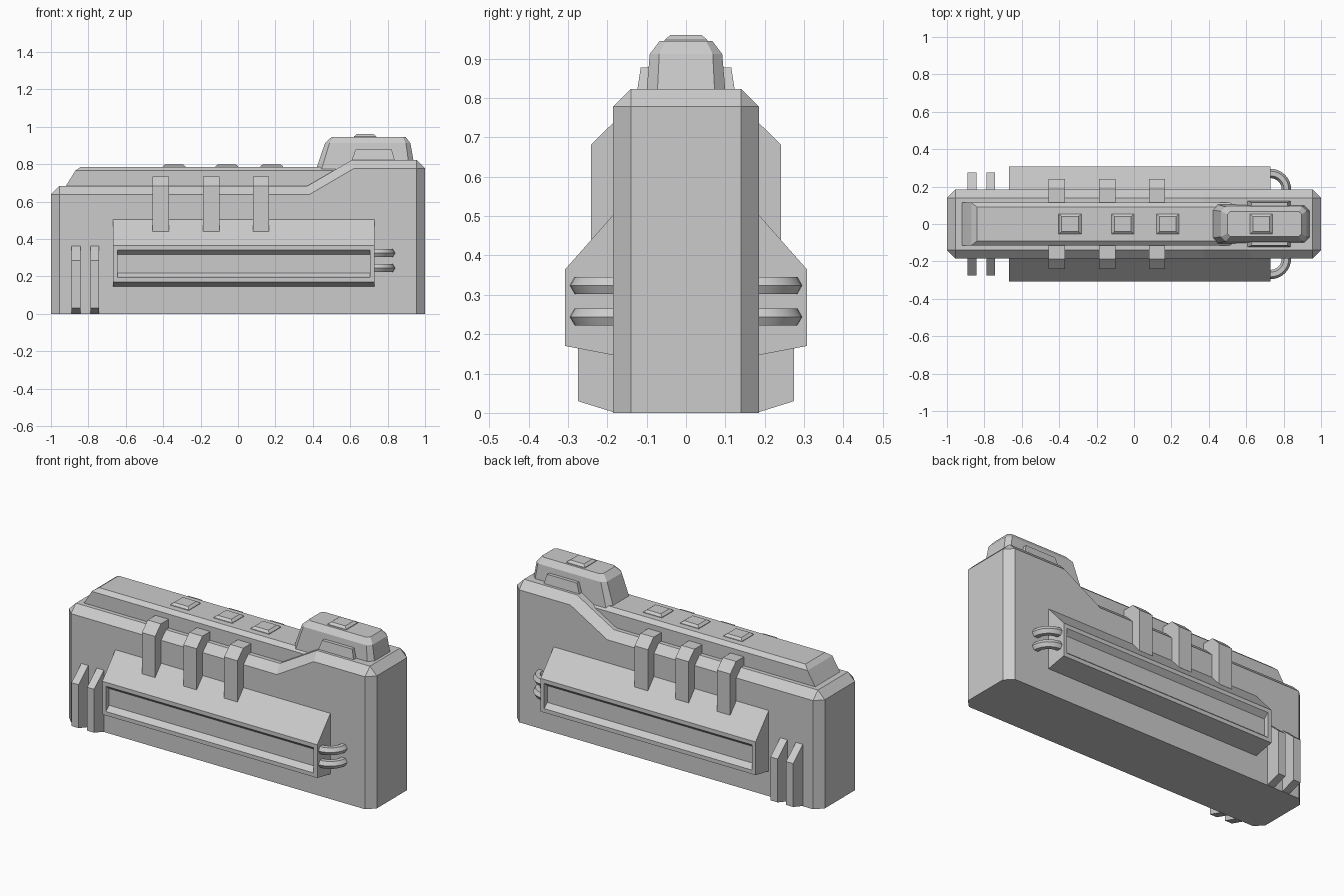
import bpy, bmesh
from mathutils import Vector

cube = bpy.data.objects.get("Cube")
if cube:
    bpy.data.objects.remove(cube, do_unlink=True)

grey = bpy.data.materials.new("plain_grey")
grey.use_nodes = True
COLOUR = (0.6, 0.6, 0.6, 1)
grey.diffuse_color = COLOUR
grey.node_tree.nodes["Principled BSDF"].inputs["Base Color"].default_value = COLOUR


def finish(name, bm, mirror=False):
    bmesh.ops.recalc_face_normals(bm, faces=bm.faces)
    mesh = bpy.data.meshes.new(name)
    bm.to_mesh(mesh)
    bm.free()
    mesh.materials.append(grey)
    obj = bpy.data.objects.new(name, mesh)
    bpy.context.collection.objects.link(obj)
    if mirror:
        mod = obj.modifiers.new("mirror", 'MIRROR')
        mod.use_axis = (False, True, False)
        mod.use_mirror_merge = False
    return obj


def bridge(rings):
    """Closed solid through rings of equal point count."""
    bm = bmesh.new()
    loops = [[bm.verts.new(p) for p in ring] for ring in rings]
    n = len(loops[0])
    for lo, hi in zip(loops, loops[1:]):
        for i in range(n):
            j = (i + 1) % n
            bm.faces.new((lo[i], lo[j], hi[j], hi[i]))
    bm.faces.new(loops[0])
    bm.faces.new(loops[-1])
    bmesh.ops.recalc_face_normals(bm, faces=bm.faces)
    return bm


def prism_x(profile, x0, x1):
    return bridge([[(x, y, z) for y, z in profile] for x in (x0, x1)])


def section(z, x0, x1, y, c=0):
    """Rectangle at height z, with corners cut by c."""
    if not c:
        return [(x0, -y, z), (x1, -y, z), (x1, y, z), (x0, y, z)]
    return [(x0 + c, -y, z), (x1 - c, -y, z), (x1, c - y, z), (x1, y - c, z),
            (x1 - c, y, z), (x0 + c, y, z), (x0, y - c, z), (x0, c - y, z)]


# Main body: stepped silhouette, chamfered except at the base and the ramp
outline = [(-1, 0), (1, 0), (1, 0.823), (0.61, 0.823), (0.37, 0.683), (-1, 0.683)]
bm = bridge([[(x, y, z) for x, z in outline] for y in (-0.185, 0.185)])


def chamfered(edge):
    a, b = (v.co for v in edge.verts)
    if a.z + b.z < 0.01:
        return False
    across = abs(a.y - b.y) > 0.1
    return not across or abs(a.x) > 0.99


bmesh.ops.bevel(bm, geom=[e for e in bm.edges if chamfered(e)], offset=0.045,
                segments=1, affect='EDGES', clamp_overlap=True)
finish("body", bm)

# Raised deck along the lower top
finish("top_deck", bridge([section(0.67, -0.928, 0.56, 0.115),
                           section(0.765, -0.87, 0.54, 0.115),
                           section(0.786, -0.84, 0.52, 0.091)]))

# Raised cabin and the plates on its flanks
finish("cabin", bridge([section(0.75, 0.41, 0.95, 0.106, 0.03),
                        section(0.912, 0.465, 0.922, 0.092, 0.024),
                        section(0.945, 0.5, 0.896, 0.067, 0.016)]))
finish("cabin_side_plates", bridge([section(0.8, 0.6, 0.844, 0.127),
                                    section(0.878, 0.628, 0.822, 0.115)]))

# Small pads on the deck and cabin roof
for i, (x, z) in enumerate([(-0.342, 0.786), (-0.06, 0.786), (0.18, 0.786), (0.68, 0.945)]):
    finish(f"roof_pad_{i + 1}", bridge([section(z - 0.01, x - 0.062, x + 0.062, 0.056),
                                        section(z + 0.003, x - 0.06, x + 0.06, 0.054),
                                        section(z + 0.015, x - 0.045, x + 0.045, 0.04)]))

# Side housings with a recessed panel
bm = prism_x([(0.17, 0.52), (0.307, 0.365), (0.307, 0.17), (0.17, 0.144)], -0.667, 0.73)
face = max(bm.faces, key=lambda f: f.calc_center_median().y)
bmesh.ops.inset_individual(bm, faces=[face], thickness=0.033)
bmesh.ops.inset_individual(bm, faces=[face], thickness=0.0)
for v in face.verts:
    v.co += Vector((0, -0.03, 0.025 if v.co.z < 0.27 else -0.025))
finish("side_housings", bm, True)

# Straps hooked over the shoulder
strap = [(0.1, 0.735), (0.187, 0.735), (0.241, 0.682), (0.241, 0.44), (0.15, 0.44), (0.1, 0.6)]
for i, x in enumerate((-0.413, -0.143, 0.122)):
    finish(f"straps_{i + 1}", prism_x(strap, x - 0.043, x + 0.043), True)

# Thin fins at the tail
fin = [(0.16, 0.385), (0.275, 0.285), (0.275, 0.03), (0.185, 0.002), (0.16, 0.002)]
for i, x in enumerate((-0.866, -0.765)):
    finish(f"fins_{i + 1}", prism_x(fin, x - 0.023, x + 0.023), True)

# Curved pipes from the housings into the body
for i, z in enumerate((0.324, 0.244)):
    bpy.ops.mesh.primitive_torus_add(location=(0, 0, 0), major_segments=32, minor_segments=6,
                                     major_radius=0.085, minor_radius=0.025)
    ring = bpy.context.object
    bm = bmesh.new()
    bm.from_mesh(ring.data)
    bpy.data.objects.remove(ring, do_unlink=True)
    for normal in ((1, 0, 0), (0, 1, 0)):
        bmesh.ops.bisect_plane(bm, geom=bm.verts[:] + bm.edges[:] + bm.faces[:],
                               plane_co=Vector(normal) * -0.012, plane_no=normal,
                               clear_inner=True)
    bmesh.ops.translate(bm, verts=bm.verts, vec=(0.73, 0.185, z))
    pipe = finish(f"pipes_{i + 1}", bm, True)
    bpy.ops.object.select_all(action='DESELECT')
    pipe.select_set(True)
    bpy.context.view_layer.objects.active = pipe
    bpy.ops.object.shade_smooth_by_angle(angle=0.6)
